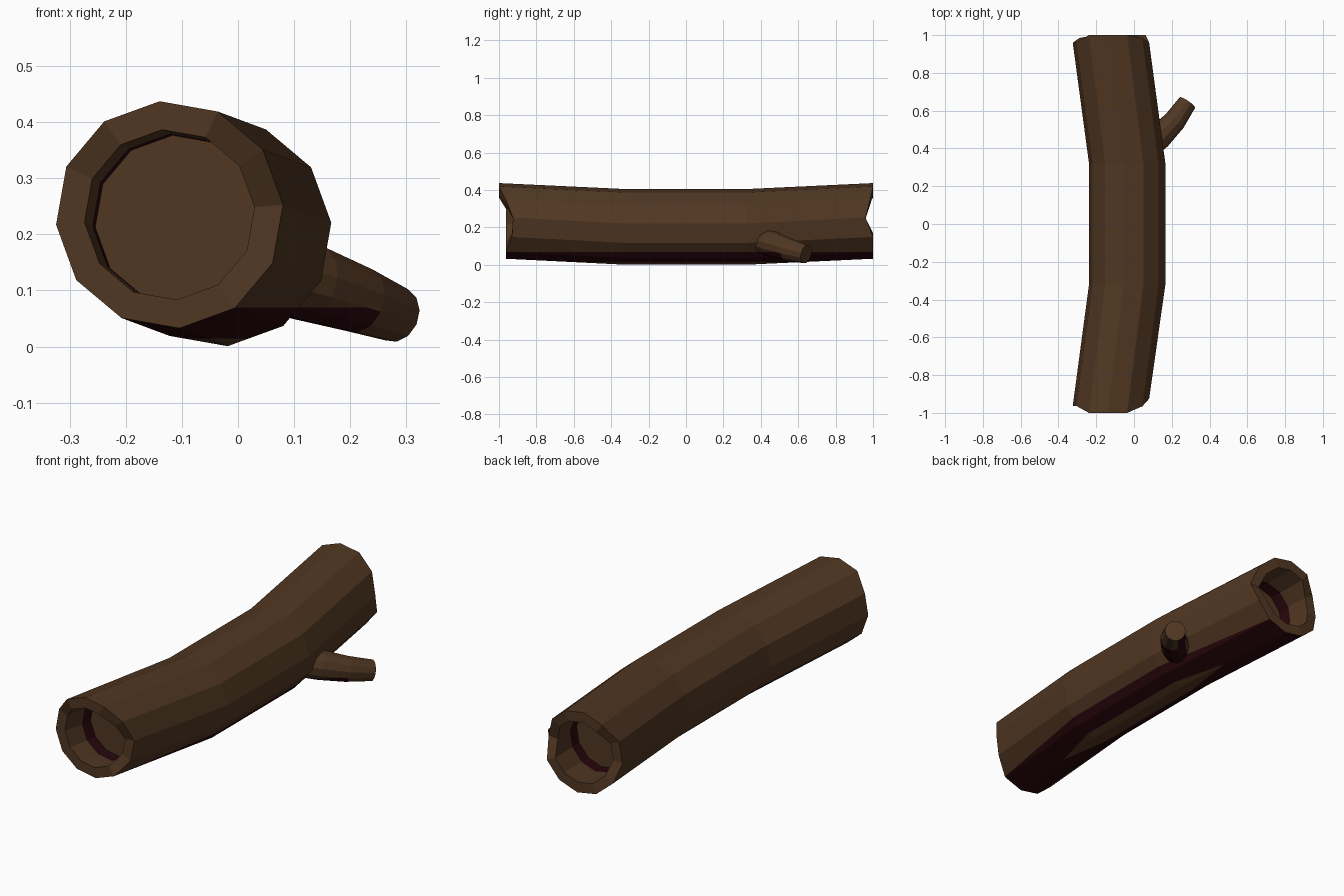
import bpy, bmesh, math
from mathutils import Vector

if "Cube" in bpy.data.objects:
    bpy.data.objects.remove(bpy.data.objects["Cube"])


def material(name, rgb):
    m = bpy.data.materials.new(name)
    m.diffuse_color = (*rgb, 1)
    m.use_nodes = True
    m.node_tree.nodes["Principled BSDF"].inputs["Base Color"].default_value = m.diffuse_color
    return m


bark = material("bark brown", (0.082, 0.038, 0.016))
damp = material("dark damp wood", (0.022, 0.002, 0.0035))


def loft(name, rings, cuts, is_dark):
    """Skin a list of rings, cap both ends, cut at heights and colour by rule."""
    bm = bmesh.new()
    loops = [[bm.verts.new(p) for p in ring] for ring in rings]
    n = len(loops[0])
    for a, b in zip(loops, loops[1:]):
        for i in range(n):
            j = (i + 1) % n
            bm.faces.new((a[i], a[j], b[j], b[i]))
    bm.faces.new(loops[0])
    bm.faces.new(loops[-1])
    bmesh.ops.recalc_face_normals(bm, faces=bm.faces[:])
    for z in cuts:
        bmesh.ops.bisect_plane(bm, geom=bm.verts[:] + bm.edges[:] + bm.faces[:],
                               plane_co=(0, 0, z), plane_no=(0, 0, 1))
    bm.normal_update()
    for f in bm.faces:
        f.material_index = int(is_dark(f.calc_center_median(), f.normal))
    mesh = bpy.data.meshes.new(name)
    bm.to_mesh(mesh)
    bm.free()
    mesh.materials.append(bark)
    mesh.materials.append(damp)
    obj = bpy.data.objects.new(name, mesh)
    bpy.context.collection.objects.link(obj)
    return obj


def log_ring(x, z, radius, ys):
    """Twelve-sided upright ring; ys holds the y of each corner."""
    pts = []
    for i in range(12):
        a = math.radians(5 + 30 * i)
        pts.append((x + radius * math.cos(a), ys[i], z + radius * math.sin(a)))
    return pts


LOW, HIGH = 0.014, 0.07   # heights of the dark band under the log


def log_dark(c, n):
    underside = LOW < c.z < HIGH and n.z < -0.3 and abs(n.y) < 0.5
    # deep part of the recess walls
    axis_x = -0.107
    inside = 0.78 < abs(c.y) < 0.86 and abs(n.y) < 0.5 and \
        math.hypot(c.x - axis_x, c.z - 0.228) < 0.165
    return underside or inside


# Log: bent trunk with uneven sawn ends and a recess in each end
R, r = 0.203, 0.152
front = [-0.925, -0.965, -1, -1, -1, -0.963, -0.963, -0.963, -0.963, -0.963, -0.963, -0.93]
back = [0.96, 0.985, 1, 1, 1, 0.96, 0.96, 0.985, 1, 1, 1, 1]
end, mid, floor, wall = (-0.122, 0.235), (-0.036, 0.203), (-0.104, 0.226), (-0.109, 0.2285)
loft("log", [
    log_ring(*floor, 0.151, [-0.79] * 12),
    log_ring(*wall, 0.1513, [-0.85] * 12),
    log_ring(*end, r, front),
    log_ring(*end, R, front),
    log_ring(*mid, R, [-0.32] * 12),
    log_ring(*mid, R, [0.32] * 12),
    log_ring(*end, R, back),
    log_ring(*end, r, back),
    log_ring(*wall, 0.1513, [0.85] * 12),
    log_ring(*floor, 0.151, [0.79] * 12),
], (LOW, HIGH), log_dark)

# Branch stub: tapered twelve-sided limb with one bend, dark below near the log
path = [Vector(p) for p in ((0.05, 0.40, 0.135), (0.13, 0.46, 0.112),
                            (0.215, 0.545, 0.083), (0.282, 0.642, 0.057))]
radii = [0.074, 0.070, 0.060, 0.050]
rings = []
for k, p in enumerate(path):
    d = (path[min(k + 1, 3)] - path[max(k - 1, 0)]).normalized()
    side = d.cross(Vector((0, 0, 1))).normalized()
    up = side.cross(d)
    rings.append([p + radii[k] * (side * math.cos(a) + up * math.sin(a))
                  for a in (math.tau * (i + 0.3) / 12 for i in range(12))])
loft("branch_stub", rings, (HIGH,),
     lambda c, n: c.z < HIGH and n.z < -0.4 and c.x < 0.22)
